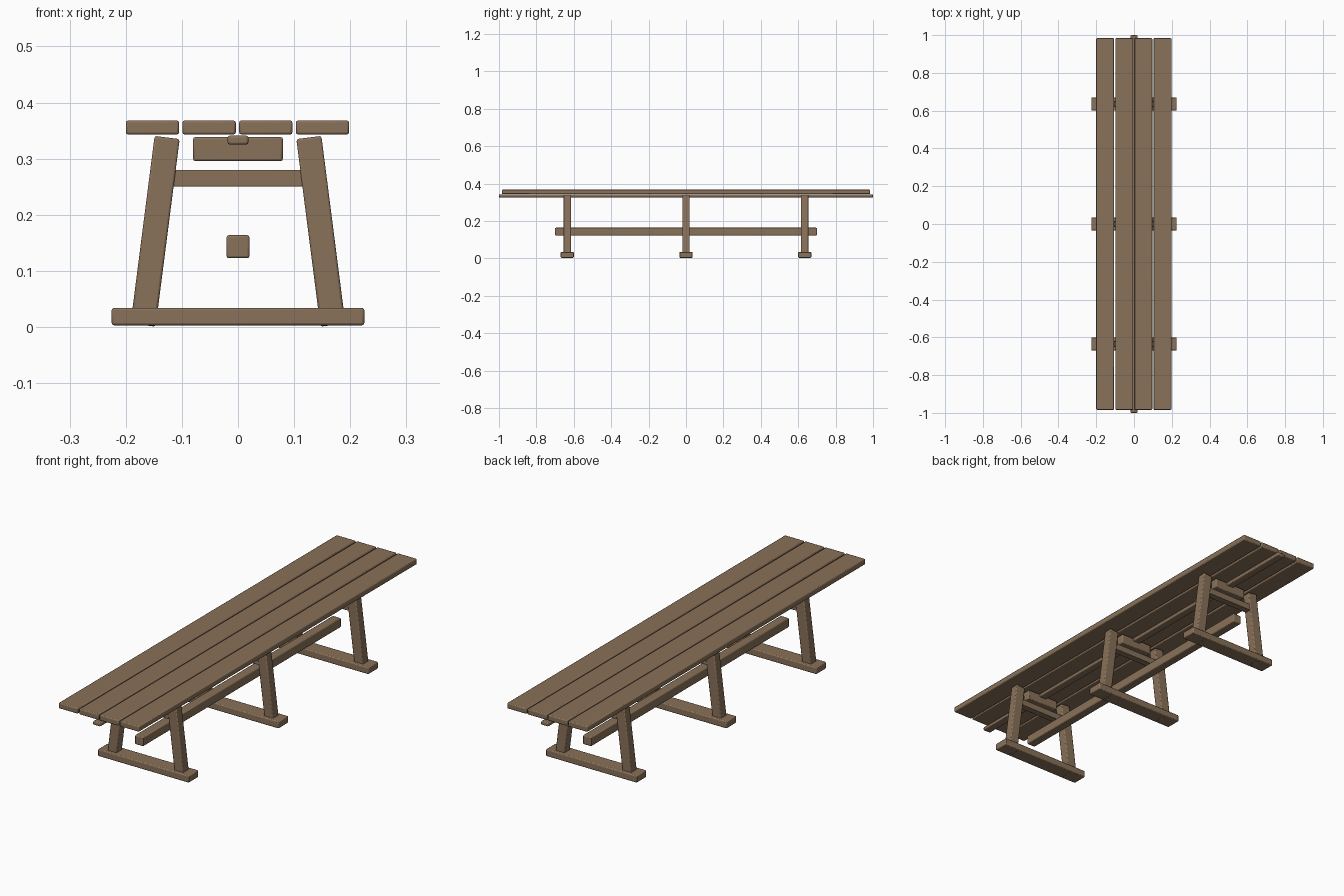
import bpy
import math

cube = bpy.data.objects.get("Cube")
if cube:
    bpy.data.objects.remove(cube, do_unlink=True)

# Wood colour
wood = bpy.data.materials.new("brown_wood")
wood.use_nodes = True
colour = (0.25, 0.165, 0.1, 1)
wood.diffuse_color = colour
bsdf = wood.node_tree.nodes["Principled BSDF"]
bsdf.inputs["Base Color"].default_value = colour
bsdf.inputs["Roughness"].default_value = 0.8


def beam(name, centre, size, tilt=0.0, bevel=0.004):
    """A softly bevelled timber, tilted about the y axis."""
    bpy.ops.mesh.primitive_cube_add(size=1, location=centre)
    ob = bpy.context.object
    ob.name = name
    ob.scale = size
    bpy.ops.object.transform_apply(location=False, rotation=False, scale=True)
    ob.rotation_euler.y = tilt
    ob.data.materials.append(wood)
    mod = ob.modifiers.new("rounded_edges", "BEVEL")
    mod.width = bevel
    mod.segments = 2
    bpy.ops.object.shade_smooth_by_angle(angle=math.radians(35))
    return ob


# Tabletop planks
for i in range(4):
    beam(f"plank_{i + 1}", (-0.1525 + i * 0.101, 0, 0.3555), (0.095, 1.967, 0.025))

# Long timbers
beam("top_batten", (0, 0, 0.333), (0.037, 2.0, 0.016))
beam("stretcher", (0, 0, 0.143), (0.041, 1.4, 0.041))

# Three trestles
LEAN = math.radians(7.3)
for label, y in (("front", -0.635), ("middle", 0), ("back", 0.635)):
    beam(f"{label}_foot", (0, y, 0.0185), (0.45, 0.07, 0.031))
    beam(f"{label}_crossbar", (0, y, 0.265), (0.235, 0.03, 0.03), bevel=0.002)
    beam(f"{label}_top_block", (0, y, 0.317), (0.16, 0.036, 0.043))
    for side, s in (("left", 1), ("right", -1)):
        beam(f"{label}_{side}_leg", (s * 0.1477, y, 0.1705),
             (0.045, 0.04, 0.337), tilt=-s * LEAN)
